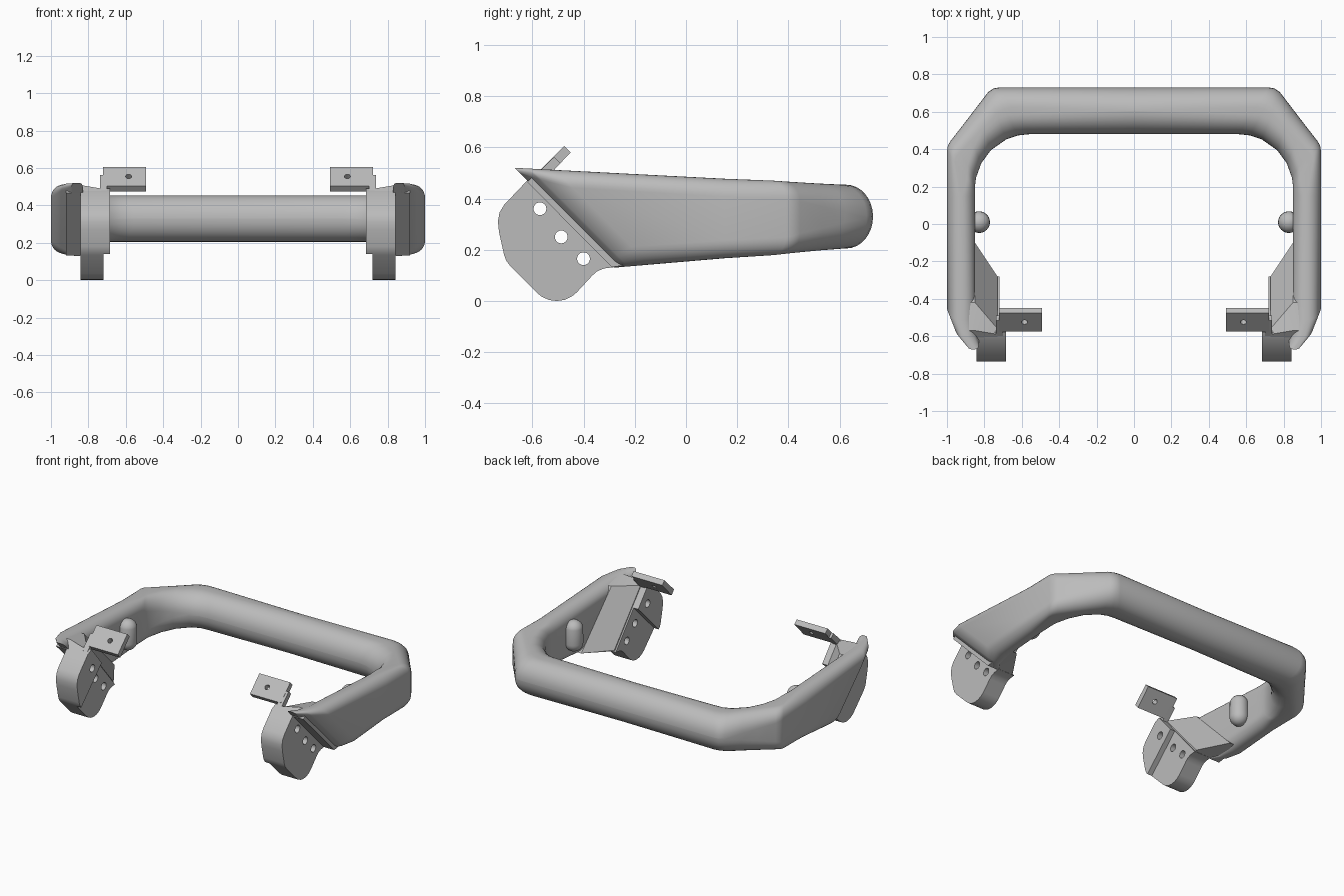
import bpy, bmesh, math
from mathutils import Vector, Matrix

cube = bpy.data.objects.get("Cube")
if cube:
    bpy.data.objects.remove(cube, do_unlink=True)

grey = bpy.data.materials.new("light grey metal")
grey.use_nodes = True
grey.diffuse_color = (0.5, 0.5, 0.5, 1)
grey.node_tree.nodes["Principled BSDF"].inputs["Base Color"].default_value = (0.5, 0.5, 0.5, 1)


def finish(name, bm):
    bmesh.ops.recalc_face_normals(bm, faces=bm.faces)
    mesh = bpy.data.meshes.new(name)
    bm.to_mesh(mesh)
    bm.free()
    mesh.materials.append(grey)
    obj = bpy.data.objects.new(name, mesh)
    bpy.context.collection.objects.link(obj)
    return obj


def apply(obj, mod):
    with bpy.context.temp_override(object=obj, active_object=obj, selected_objects=[obj]):
        bpy.ops.object.modifier_apply(modifier=mod.name)


def mirror_and_shade(obj, angle=30):
    mod = obj.modifiers.new("mirror", 'MIRROR')
    mod.merge_threshold = 0.0005
    apply(obj, mod)
    bpy.ops.object.select_all(action='DESELECT')
    bpy.context.view_layer.objects.active = obj
    obj.select_set(True)
    bpy.ops.object.shade_smooth_by_angle(angle=math.radians(angle))


def loft(bm, rings, caps=(True, True)):
    rings = [[bm.verts.new(p) for p in ring] for ring in rings]
    n = len(rings[0])
    for a, b in zip(rings, rings[1:]):
        for i in range(n):
            j = (i + 1) % n
            bm.faces.new((a[i], a[j], b[j], b[i]))
    if caps[0]:
        bm.faces.new(rings[0])
    if caps[1]:
        bm.faces.new(rings[-1])


def prism(profile, x0, x1):
    bm = bmesh.new()
    loft(bm, [[(x, y, z) for y, z in profile] for x in (x0, x1)])
    return bm


def drill(obj, center, axis, radius):
    bm = bmesh.new()
    turn = Vector((0, 0, 1)).rotation_difference(Vector(axis)).to_matrix().to_4x4()
    bmesh.ops.create_cone(bm, cap_ends=True, segments=24, radius1=radius, radius2=radius,
                          depth=0.5, matrix=Matrix.Translation(center) @ turn)
    cutter = finish("hole_cutter", bm)
    cutter.hide_render = True
    mod = obj.modifiers.new("hole", 'BOOLEAN')
    mod.operation = 'DIFFERENCE'
    mod.object = cutter
    apply(obj, mod)
    bpy.data.objects.remove(cutter, do_unlink=True)


# Handle: rounded section swept along the rear bar, corner and arm
def section(outer, inner, r, shear=None):
    o, i = Vector(outer), Vector(inner)
    w = (o - i).length
    if shear is None:
        y = min((o.y + i.y) / 2, 0.6)
        lo, hi = 0.154 + 0.085 * y, 0.485 - 0.052 * y
    else:
        lo, hi = (0.154 + 0.085 * shear) / 1.085, (0.485 - 0.052 * shear) / 0.948
    ring = []
    for k, (su, sz) in enumerate(((1, 1), (-1, 1), (-1, -1), (1, -1))):
        for step in range(9):
            a = math.radians(90 * k + 90 * step / 8)
            u = w / 2 + su * (w / 2 - r) + r * math.cos(a)
            z = (lo + hi) / 2 + sz * ((hi - lo) / 2 - r) + r * math.sin(a)
            p = i + (o - i) * (u / w)
            ring.append((p.x, p.y if shear is None else shear - z, z))
    return ring


def inner_arc(deg):
    a = math.radians(deg)
    return (0.56 + 0.29 * math.sin(a), 0.19 + 0.29 * math.cos(a))


corner = [((0.72, 0.73), 0, 0.124), ((0.75, 0.725), 12, 0.123), ((0.78, 0.705), 25, 0.12),
          ((0.845, 0.62), 45, 0.11), ((0.91, 0.535), 62, 0.095), ((0.98, 0.445), 78, 0.08),
          ((0.995, 0.42), 84, 0.073), ((1, 0.39), 90, 0.07)]
rings = [section((0, 0.73), (0, 0.48), 0.124)]
rings += [section(o, inner_arc(d), r) for o, d, r in corner]
rings += [section((1, 0.15), (0.85, 0.15), 0.07)]
rings += [section((x, 0), (0.85 - d, 0), r, s) for x, d, r, s in
          ((1, 0, 0.07, 0), (0.955, 0, 0.045, -0.09), (0.945, 0, 0.04, -0.1), (0.89, 0.02, 0.02, -0.15))]
bm = bmesh.new()
loft(bm, rings, caps=(False, True))
mirror_and_shade(finish("handle", bm), 35)

# Ramp from the arm's inner wall to the foot plate
bm = bmesh.new()
wide = [(-0.62, 0.465), (-0.57, 0.51), (-0.42, 0.49), (-0.1, 0.16), (-0.29, 0.132)]
narrow = [(-0.62, 0.465), (-0.59, 0.49), (-0.56, 0.475), (-0.28, 0.145), (-0.29, 0.135)]
loft(bm, [[(x, y, z) for y, z in p] for x, p in ((0.92, wide), (0.85, wide), (0.73, narrow))])
mirror_and_shade(finish("arm_ramp", bm), 20)

# Foot plates with three holes and a thicker upper part
foot = [(-0.58, 0.49), (-0.62, 0.47), (-0.71, 0.375), (-0.728, 0.345), (-0.734, 0.31), (-0.73, 0.27),
        (-0.71, 0.18), (-0.702, 0.158), (-0.685, 0.135), (-0.585, 0.035), (-0.565, 0.018),
        (-0.535, 0.004), (-0.505, 0), (-0.475, 0.004), (-0.445, 0.018), (-0.425, 0.035),
        (-0.365, 0.1), (-0.345, 0.117), (-0.32, 0.127), (-0.28, 0.132)]
plate = finish("foot_plate", prism(foot, 0.72, 0.842))
bm = prism(foot, 0.685, 0.721)
bmesh.ops.bisect_plane(bm, geom=bm.verts[:] + bm.edges[:] + bm.faces[:], plane_co=(0, -0.83, 0),
                       plane_no=(0, 1, -1), clear_outer=True)
bmesh.ops.holes_fill(bm, edges=bm.edges[:])
pad = finish("foot_pad", bm)
for y, z in ((-0.57, 0.36), (-0.487, 0.25), (-0.4, 0.165)):
    drill(plate, (0.77, y, z), (1, 0, 0), 0.025)
drill(pad, (0.77, -0.57, 0.36), (1, 0, 0), 0.025)
mirror_and_shade(plate)
mirror_and_shade(pad)

# Slanted mounting tabs with a screw hole, joined by a short neck
tab = finish("mounting_tab", prism([(-0.475, 0.605), (-0.45, 0.58), (-0.55, 0.475), (-0.575, 0.505)], 0.492, 0.722))
drill(tab, (0.585, -0.515, 0.545), (0, -1, 1), 0.016)
mirror_and_shade(tab)
neck = [(-0.515, 0.562), (-0.49, 0.537), (-0.57, 0.455), (-0.6, 0.48)]
mirror_and_shade(finish("tab_neck", prism(neck, 0.7, 0.738)))

# Upright rounded knobs on the inner walls
bm = bmesh.new()
bmesh.ops.create_uvsphere(bm, u_segments=24, v_segments=16, radius=0.058)
for v in bm.verts:
    v.co += Vector((0.828, 0.01, 0.33 + (0.045 if v.co.z > 0.001 else -0.045)))
mirror_and_shade(finish("knob", bm), 60)
